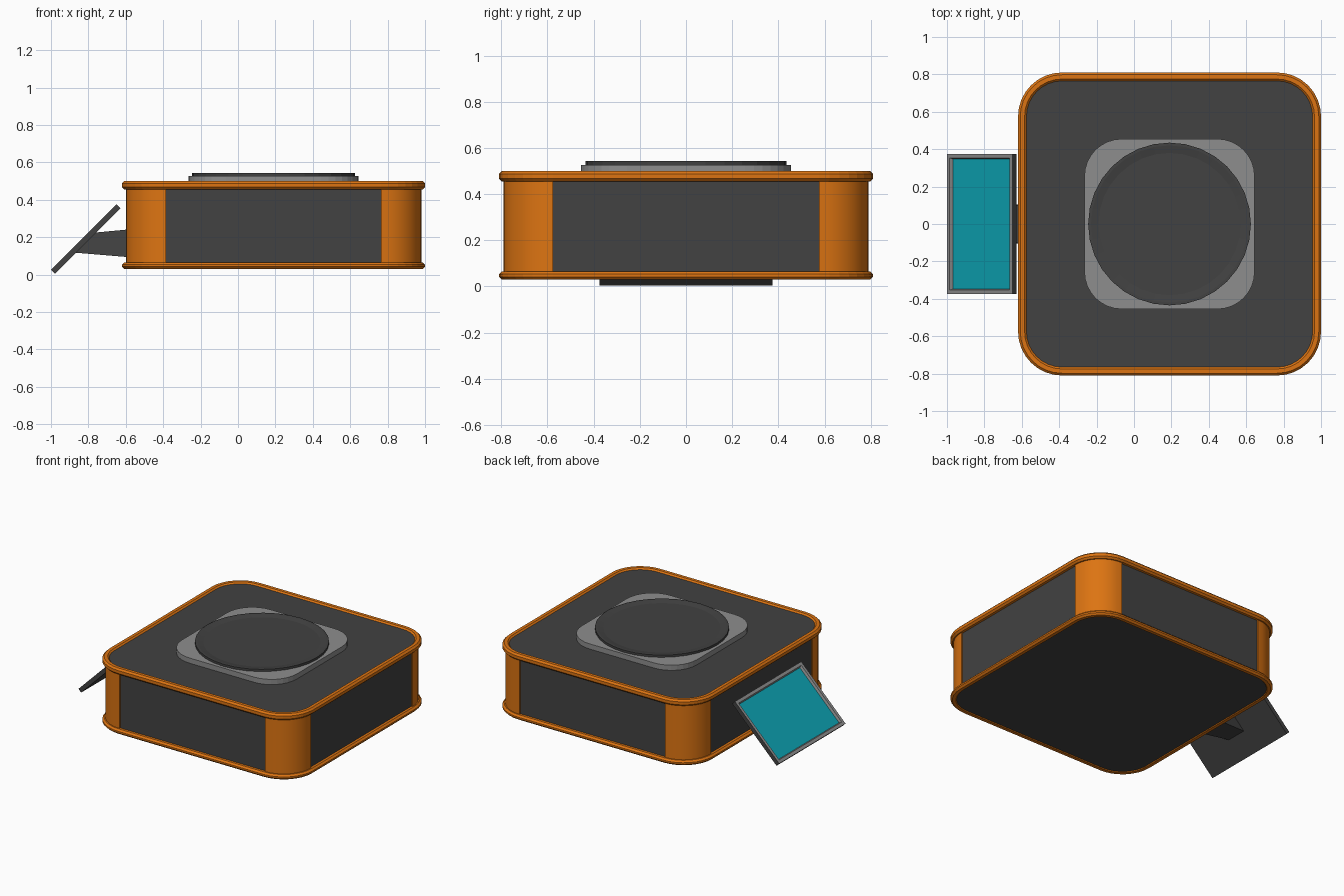
import bpy, bmesh, math
from mathutils import Vector, Matrix

cube = bpy.data.objects.get("Cube")
if cube:
    bpy.data.objects.remove(cube)

CX = 0.19          # centre of the main housing
CORE = 0.575       # where the straight sides end and corners begin


def material(name, rgb, rough=0.6):
    m = bpy.data.materials.new(name)
    m.use_nodes = True
    m.diffuse_color = (*rgb, 1)
    bsdf = m.node_tree.nodes["Principled BSDF"]
    bsdf.inputs["Base Color"].default_value = (*rgb, 1)
    bsdf.inputs["Roughness"].default_value = rough
    return m


ORANGE = material("orange", (0.72, 0.175, 0.006))
DARK = material("charcoal", (0.054, 0.054, 0.054))
GREY = material("mid grey", (0.27, 0.27, 0.27))
TEAL = material("screen teal", (0.004, 0.38, 0.47))


def finish(name, bm, mats, smooth=False):
    bmesh.ops.recalc_face_normals(bm, faces=bm.faces[:])
    me = bpy.data.meshes.new(name)
    bm.to_mesh(me)
    bm.free()
    for m in mats:
        me.materials.append(m)
    ob = bpy.data.objects.new(name, me)
    bpy.context.collection.objects.link(ob)
    if smooth:
        bpy.ops.object.select_all(action='DESELECT')
        ob.select_set(True)
        bpy.context.view_layer.objects.active = ob
        bpy.ops.object.shade_smooth_by_angle(angle=math.radians(30))
    return ob


def arc(quadrant, core, radius, segs=8):
    """Quarter arc around one corner of a square of half size core."""
    mid = math.pi / 4 + quadrant * math.pi / 2
    sx, sy = (math.copysign(core, f(mid)) for f in (math.cos, math.sin))
    angles = [(quadrant + i / segs) * math.pi / 2 for i in range(segs + 1)]
    return [(CX + sx + radius * math.cos(a), sy + radius * math.sin(a)) for a in angles]


def rounded_square(core, radius):
    return [p for q in range(4) for p in arc(q, core, radius)]


def disc(radius, segs=32):
    return [(CX + radius * math.cos(2 * math.pi * i / segs),
             radius * math.sin(2 * math.pi * i / segs)) for i in range(segs)]


def loft(name, sections, mat, loop=False, smooth=False):
    """Skin a stack of (outline, z) sections; loop joins last to first."""
    bm = bmesh.new()
    rings = [[bm.verts.new((x, y, z)) for x, y in pts] for pts, z in sections]
    pairs = list(zip(rings, rings[1:]))
    if loop:
        pairs.append((rings[-1], rings[0]))
    else:
        bm.faces.new(rings[0])
        bm.faces.new(rings[-1])
    n = len(rings[0])
    for a, b in pairs:
        for i in range(n):
            j = (i + 1) % n
            bm.faces.new((a[i], a[j], b[j], b[i]))
    return finish(name, bm, [mat], smooth)


# Housing: dark core with top and bottom panels
loft("housing", [(rounded_square(CORE, 0.205), z) for z in (0.035, 0.49)], DARK)

# Corner columns
for q, label in enumerate(("back_left", "back_right", "front_right", "front_left")):
    sx = math.copysign(CORE, math.cos(math.pi / 4 + q * math.pi / 2))
    sy = math.copysign(CORE, math.sin(math.pi / 4 + q * math.pi / 2))
    outline = arc(q, CORE, 0.215) + [(CX + sx, sy)]
    loft(label + "_column", [(outline, z) for z in (0.05, 0.47)], ORANGE, smooth=True)


# Rounded rails around the top and bottom edges
def rail(name, z0, z1):
    r0, r1, c = 0.188, 0.235, 0.012
    profile = [(r0, z0 + c), (r0 + c, z0), (r1 - c, z0), (r1, z0 + c),
               (r1, z1 - c), (r1 - c, z1), (r0 + c, z1), (r0, z1 - c)]
    loft(name, [(rounded_square(CORE, r), z) for r, z in profile], ORANGE, loop=True)


rail("top_rail", 0.455, 0.5)
rail("bottom_rail", 0.03, 0.065)

# Raised pad and shallow round dish
loft("pad", [(rounded_square(0.255, 0.2), z) for z in (0.48, 0.527)], GREY)
loft("dish", [(disc(r), z) for r, z in
              ((0.435, 0.52), (0.435, 0.543), (0.42, 0.543), (0.38, 0.536))], DARK)

# Tilted screen: local z is the viewing direction, local x runs up the slope
tilt = Matrix(((0.707, 0, -0.707, -0.825), (0, 1, 0, 0),
               (0.707, 0, 0.707, 0.201), (0, 0, 0, 1)))
bm = bmesh.new()
bmesh.ops.create_cube(bm, size=1, matrix=Matrix.Translation((0, 0, -0.015))
                      @ Matrix.Diagonal((0.496, 0.75, 0.03, 1)))
bm.normal_update()
front = max(bm.faces, key=lambda f: f.normal.z)
front.material_index = 1
bmesh.ops.inset_region(bm, faces=[front], thickness=0.03)
bmesh.ops.inset_region(bm, faces=[front], thickness=0.01, depth=-0.016)
front.material_index = 2
bm.transform(tilt)
finish("screen", bm, [DARK, GREY, TEAL])

# Tapered bracket between housing and screen
bm = bmesh.new()
ends = []
for x_low, x_high, z_low, z_high, w in ((-0.58, -0.58, 0.093, 0.242, 0.11),
                                        (-0.868, -0.76, 0.117, 0.225, 0.075)):
    ends.append([bm.verts.new(p) for p in ((x_low, -w, z_low), (x_low, w, z_low),
                                           (x_high, w, z_high), (x_high, -w, z_high))])
bm.faces.new(ends[0])
bm.faces.new(ends[1])
for i in range(4):
    j = (i + 1) % 4
    bm.faces.new((ends[0][i], ends[0][j], ends[1][j], ends[1][i]))
finish("screen_bracket", bm, [DARK])
